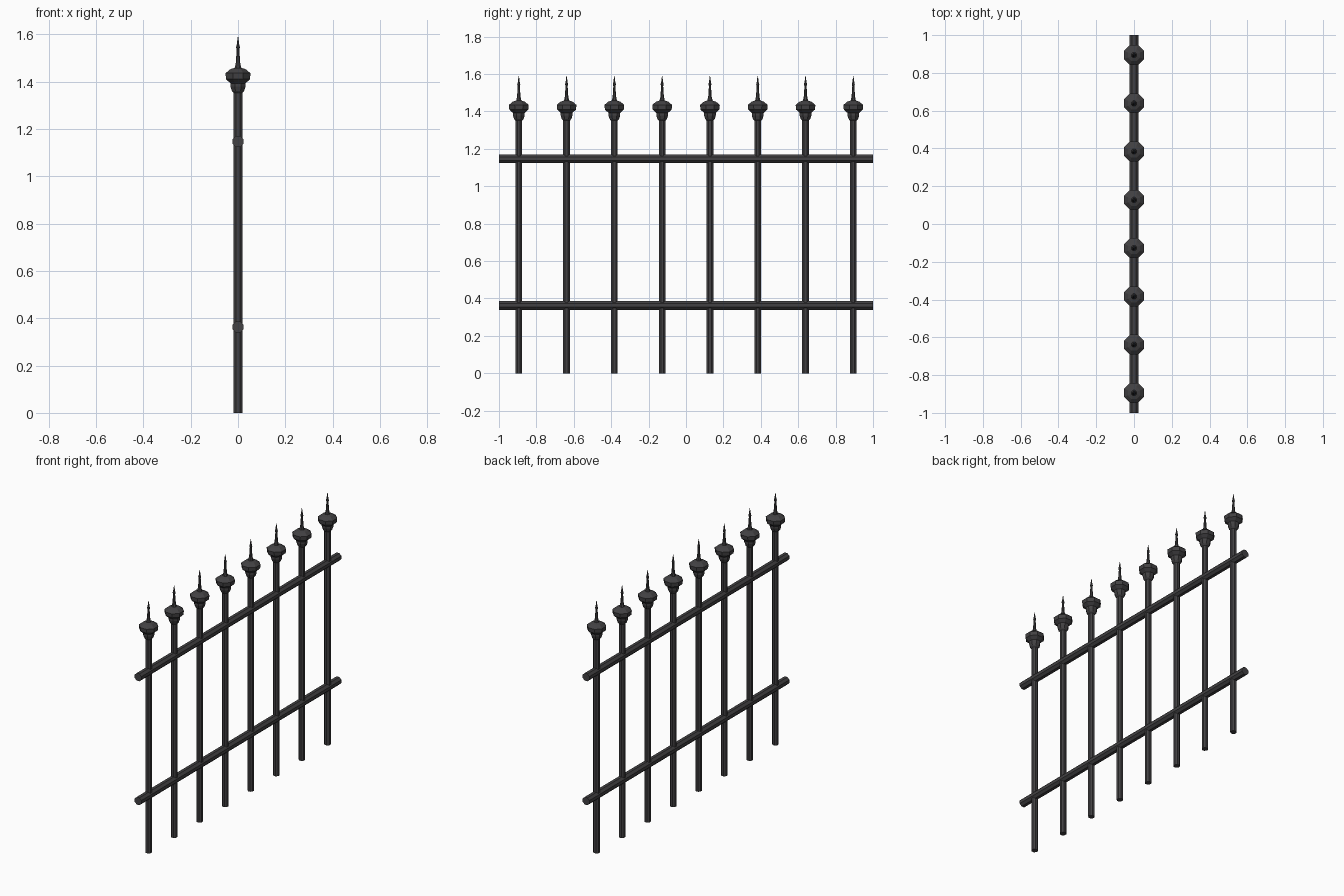
import bpy, bmesh, math

if "Cube" in bpy.data.objects:
    bpy.data.objects.remove(bpy.data.objects["Cube"])

iron = bpy.data.materials.new("dark_iron")
iron.diffuse_color = (0.055, 0.053, 0.056, 1)
iron.use_nodes = True
iron.node_tree.nodes["Principled BSDF"].inputs["Base Color"].default_value = iron.diffuse_color
SIDES = 8


def lathe(name, profile, phase=0.0, sides=SIDES):
    """Revolve (radius, z) pairs into a faceted closed solid."""
    bm = bmesh.new()
    rings = []
    for r, z in profile:
        rings.append([bm.verts.new((r * math.cos(phase + 2 * math.pi * i / sides),
                                    r * math.sin(phase + 2 * math.pi * i / sides), z))
                      for i in range(sides)])
    for a, b in zip(rings, rings[1:]):
        for i in range(sides):
            j = (i + 1) % sides
            bm.faces.new((a[i], a[j], b[j], b[i]))
    bm.faces.new(rings[0][::-1])
    bm.faces.new(rings[-1])
    mesh = bpy.data.meshes.new(name)
    bm.to_mesh(mesh)
    bm.free()
    mesh.materials.append(iron)
    ob = bpy.data.objects.new(name, mesh)
    bpy.context.collection.objects.link(ob)
    return ob


# finial outline: collar, bulb, spike with a small bead
FINIAL = [(0.019, 1.35), (0.028, 1.36), (0.034, 1.378), (0.034, 1.392),
          (0.055, 1.41), (0.057, 1.435), (0.035, 1.452), (0.015, 1.458),
          (0.010, 1.48), (0.006, 1.535), (0.009, 1.545), (0.006, 1.555), (0.001, 1.59)]
HALF = math.pi / SIDES

# upright bars with their finials
for i in range(8):
    y = -0.894 + i * 0.2555
    lathe("upright_bar", [(0.0195, 0), (0.0195, 1.37)], HALF).location.y = y
    lathe("finial", FINIAL, HALF).location.y = y

# horizontal rails along y
for z in (0.363, 1.147):
    rail = lathe("rail", [(0.0255, -1), (0.0255, 1)], HALF)
    rail.rotation_euler.x = math.pi / 2
    rail.location.z = z
